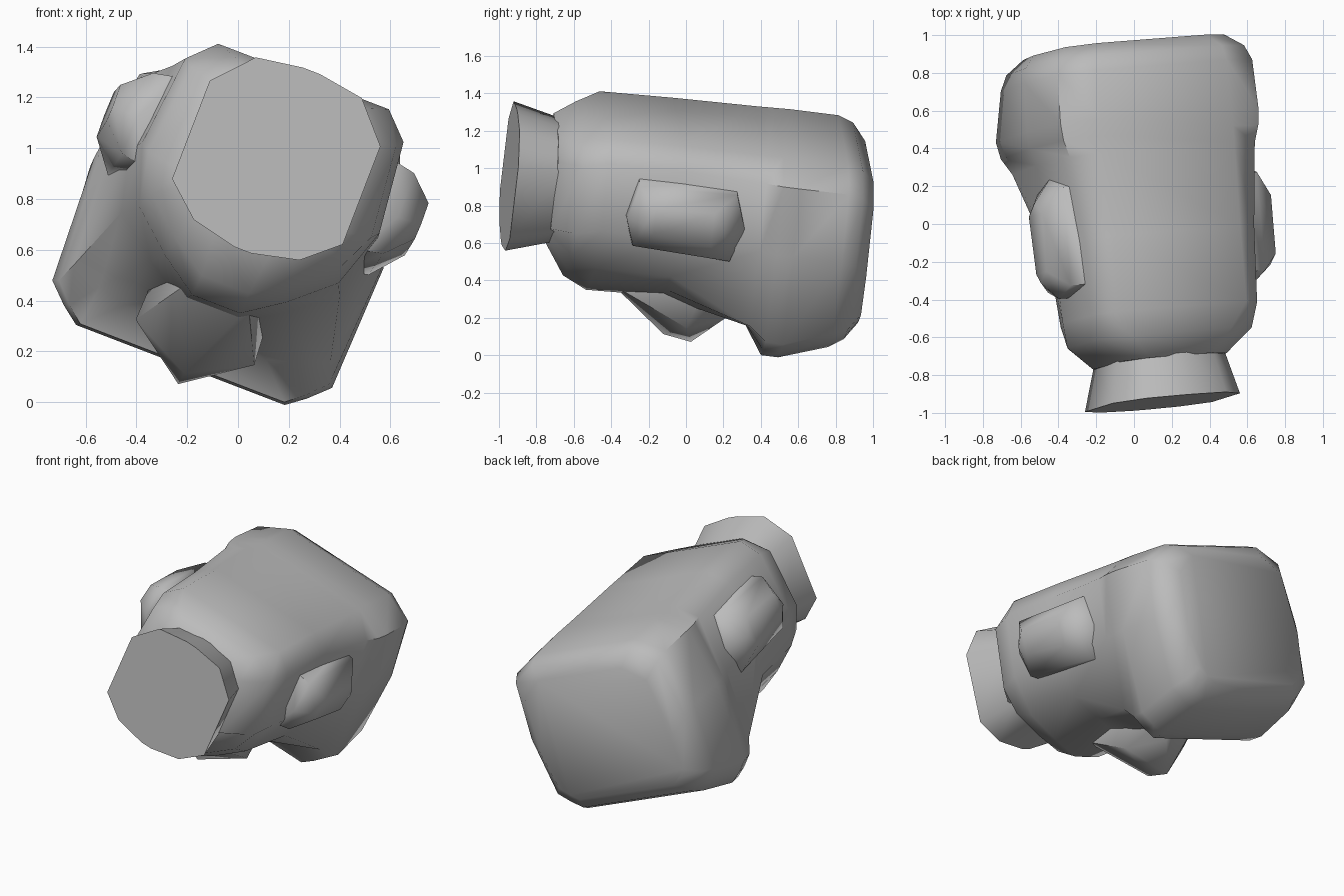
import bpy
import bmesh
from math import radians
from mathutils import Matrix, Vector

if "Cube" in bpy.data.objects:
    bpy.data.objects.remove(bpy.data.objects["Cube"], do_unlink=True)

# Single stone colour
stone = bpy.data.materials.new("grey_stone")
stone.use_nodes = True
stone.diffuse_color = (0.5, 0.5, 0.5, 1)
stone.node_tree.nodes["Principled BSDF"].inputs["Base Color"].default_value = stone.diffuse_color

# The head lies face down: local x is its side, y its back, z its crown
YAW, PITCH, SWAY = 0.073, 0.112, 0.045
roll = Matrix.Rotation(radians(21), 3, "Y")


def place(side, back, up):
    """Turn a point of the upright head into its lying pose."""
    tilted = Vector((side + 0.01 - SWAY * up, up + YAW * side + PITCH * back, back - PITCH * up))
    return roll @ tilted + Vector((0, 0, 0.7))


def finish(name, bm, angle):
    bmesh.ops.recalc_face_normals(bm, faces=bm.faces)
    mesh = bpy.data.meshes.new(name)
    bm.to_mesh(mesh)
    bm.free()
    mesh.materials.append(stone)
    obj = bpy.data.objects.new(name, mesh)
    bpy.context.collection.objects.link(obj)
    bpy.ops.object.select_all(action="DESELECT")
    obj.select_set(True)
    bpy.context.view_layer.objects.active = obj
    bpy.ops.object.shade_smooth_by_angle(angle=radians(angle))
    return obj


def loft(name, rings, angle):
    """Skin a stack of mirrored half rings and close both ends."""
    bm = bmesh.new()
    loops = []
    for up, half in rings:
        full = half + [(-s, b) for s, b in reversed(half)]
        loops.append([bm.verts.new(place(s, b, up)) for s, b in full])
    for low, high in zip(loops, loops[1:]):
        for i in range(len(low)):
            bm.faces.new((low[i - 1], low[i], high[i], high[i - 1]))
    bm.faces.new(loops[0])
    bm.faces.new(loops[-1])
    return finish(name, bm, angle)


def hull(name, points, angle):
    bm = bmesh.new()
    for point in points:
        bm.verts.new(place(*point))
    result = bmesh.ops.convex_hull(bm, input=bm.verts)
    unused = [v for v in result["geom_interior"] if isinstance(v, bmesh.types.BMVert)]
    bmesh.ops.delete(bm, geom=unused, context="VERTS")
    return finish(name, bm, angle)


def head_section(front_w, front, cheek_w, cheek, side_w, back_w, back):
    """Half outline from the face, round the cheek, to the back."""
    return [
        (front_w, front),
        (front_w + (cheek_w - front_w) * 0.48, front + (cheek - front) * 0.42),
        (cheek_w, cheek),
        (side_w, back - 0.47),
        (side_w * 0.92, back - 0.1),
        (back_w, back),
    ]


# Head: jaw, chin, cheeks, eye hollow, brow, forehead and crown
sections = [
    (-0.75, 0.12, -0.12, 0.27, 0.0, 0.32, 0.18, 0.5),
    (-0.63, 0.1, -0.31, 0.4, -0.08, 0.47, 0.28, 0.54),
    (-0.5, 0.1, -0.38, 0.42, -0.13, 0.5, 0.36, 0.58),
    (-0.1, 0.12, -0.37, 0.46, -0.13, 0.52, 0.36, 0.58),
    (0.34, 0.3, -0.42, 0.54, -0.34, 0.57, 0.37, 0.57),
    (0.43, 0.43, -0.54, 0.57, -0.41, 0.6, 0.37, 0.57),
    (0.52, 0.44, -0.54, 0.59, -0.41, 0.61, 0.37, 0.57),
    (0.78, 0.43, -0.46, 0.57, -0.33, 0.6, 0.37, 0.56),
    (0.86, 0.4, -0.42, 0.54, -0.31, 0.57, 0.36, 0.53),
    (0.93, 0.35, -0.34, 0.46, -0.25, 0.49, 0.31, 0.45),
]
loft("head", [(up, head_section(*rest)) for up, *rest in sections], 50)


# Neck: a cut-corner block flaring towards its flat end
def neck_section(r):
    outline = [(0.1, -1.1), (0.62, -0.98), (1, -0.65), (1, 0.5), (0.62, 0.92), (0.1, 1)]
    return [(s * r, 0.2 + b * r) for s, b in outline]


loft("neck", [(-0.965, neck_section(0.36)), (-0.72, neck_section(0.3))], 50)

# Nose: a broad wedge between the brow and the mouth
nose = [(0, -0.66, 0.1), (0, -0.63, -0.05)]
for side in (-1, 1):
    nose += [
        (side * 0.25, -0.49, 0.04),
        (side * 0.09, -0.49, 0.23),
        (side * 0.12, -0.35, 0.38),
        (side * 0.13, -0.33, -0.36),
        (side * 0.24, -0.3, 0.1),
    ]
hull("nose", nose, 50)

# Ears: long bevelled blocks on each side
for name, side in (("left_ear", 1), ("right_ear", -1)):
    ear = []
    for out, low, high, front, back in (
        (0.45, -0.38, 0.25, 0.0, 0.42),
        (0.55, -0.38, 0.25, 0.02, 0.4),
        (0.65, -0.29, 0.13, 0.13, 0.32),
    ):
        middle = (front + back) / 2
        ear += [(side * out, front + 0.04, low + 0.05), (side * out, front, high - 0.06),
                (side * out, back, low + 0.05), (side * out, back, high - 0.06),
                (side * out, middle, low), (side * out, middle, high)]
    hull(name, ear, 50)
